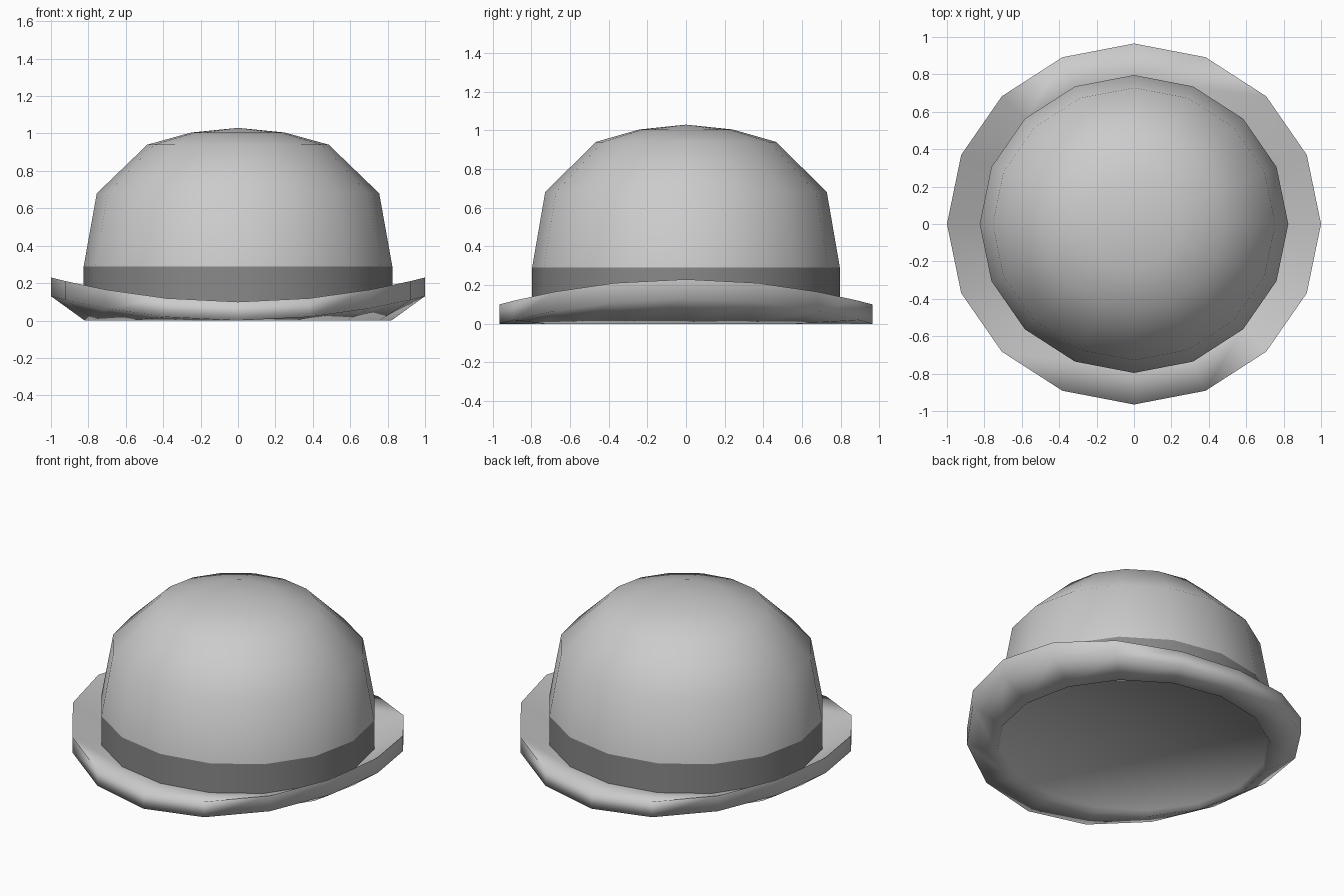
import bpy, bmesh, math

if "Cube" in bpy.data.objects:
    bpy.data.objects.remove(bpy.data.objects["Cube"])

SIDES = 16
SQUASH = 0.965   # depth compared with width


def lathe(name, rings, smooth_angle, lift=None, material=None):
    """Spin (radius, z) rings into an oval mesh; radius 0 makes a pole."""
    bm = bmesh.new()
    loops = []
    for r, z in rings:
        if r == 0:
            loops.append([bm.verts.new((0, 0, z))] * SIDES)
            continue
        loop = []
        for i in range(SIDES):
            a = 2 * math.pi * i / SIDES
            x, y = r * math.cos(a), r * math.sin(a) * SQUASH
            loop.append(bm.verts.new((x, y, z + (lift(r, x) if lift else 0))))
        loops.append(loop)
    for low, high in zip(loops, loops[1:]):
        for i in range(SIDES):
            j = (i + 1) % SIDES
            corners = list(dict.fromkeys((low[i], low[j], high[j], high[i])))
            bm.faces.new(corners)
    mesh = bpy.data.meshes.new(name)
    bm.to_mesh(mesh)
    bm.free()
    ob = bpy.data.objects.new(name, mesh)
    bpy.context.collection.objects.link(ob)
    if material:
        mesh.materials.append(material)
    bpy.ops.object.select_all(action='DESELECT')
    ob.select_set(True)
    bpy.context.view_layer.objects.active = ob
    bpy.ops.object.shade_smooth_by_angle(angle=math.radians(smooth_angle))
    return ob


# domed crown
lathe("crown", [(0.825, 0.29), (0.755, 0.68), (0.485, 0.94),
                (0.25, 1.005), (0, 1.03)], 60)

# darker ribbon round the base of the crown
ribbon = bpy.data.materials.new("ribbon_grey")
ribbon.diffuse_color = (0.25, 0.25, 0.25, 1)
ribbon.use_nodes = True
ribbon.node_tree.nodes["Principled BSDF"].inputs["Base Color"].default_value = ribbon.diffuse_color
lathe("hat_band", [(0.825, 0.09), (0.825, 0.29)], 60, material=ribbon)

# thick brim, its outer edge curling up at the left and right, closed underneath
lathe("brim", [(0, 0.04), (0.80, 0.03), (0.82, 0), (1, 0), (1, 0.10), (0.82, 0.10)],
      95, lift=lambda r, x: 0.13 * x * x if r > 0.9 else 0)
